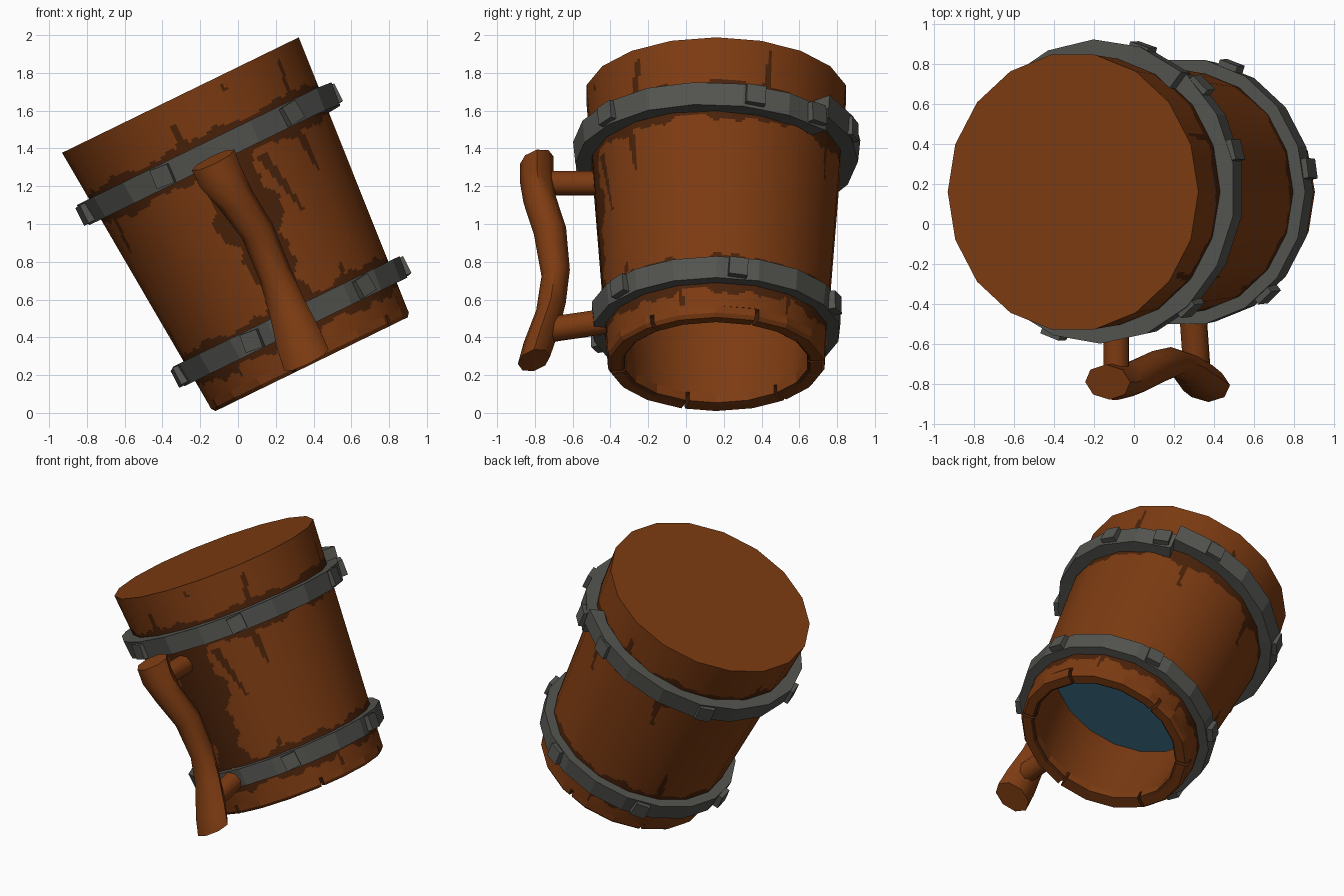
import bpy, bmesh, math
from math import sin, cos, radians
from mathutils import Matrix

if "Cube" in bpy.data.objects:
    bpy.data.objects.remove(bpy.data.objects["Cube"])

# Tilted frame: local z runs from the open rim to the closed wide end
S, C = sin(radians(26)), cos(radians(26))
FRAME = Matrix(((C, 0, -S, 0.39), (0, 1, 0, 0.16), (S, 0, C, 0.258), (0, 0, 0, 1)))
LEN, R0, R1 = 1.585, 0.58, 0.697


def mat(name, rgb):
    m = bpy.data.materials.new(name)
    m.diffuse_color = (*rgb, 1)
    m.use_nodes = True
    m.node_tree.nodes["Principled BSDF"].inputs["Base Color"].default_value = m.diffuse_color
    return m


WOOD = mat("wood", (0.205, 0.044, 0.006))
DARK = mat("dark_stain", (0.068, 0.016, 0.003))
METAL = mat("iron", (0.088, 0.090, 0.080))
LIQUID = mat("blue_liquid", (0.035, 0.125, 0.19))


def facet(a):
    """Radius factor of an 18-sided outline at angle a (degrees)."""
    return cos(radians(10)) / cos(radians(a % 20 - 10))


def polar(a, r, t):
    return (r * cos(radians(a)), r * sin(radians(a)), t)


def wall(t):
    return R0 + (R1 - R0) * t / LEN


def make(name, verts, faces, mats, recalc=True):
    me = bpy.data.meshes.new(name)
    me.from_pydata(verts, [], faces)
    if recalc:
        bm = bmesh.new()
        bm.from_mesh(me)
        bmesh.ops.recalc_face_normals(bm, faces=bm.faces)
        bm.to_mesh(me)
        bm.free()
    for m in mats:
        me.materials.append(m)
    ob = bpy.data.objects.new(name, me)
    bpy.context.collection.objects.link(ob)
    ob.matrix_world = FRAME
    return ob


def loft(name, rings, mats, caps=False, loop=False, recalc=True):
    n, k = len(rings[0]), len(rings)
    verts = [p for ring in rings for p in ring]
    faces = []
    for j in range(k if loop else k - 1):
        a, b = j * n, ((j + 1) % k) * n
        for i in range(n):
            i2 = (i + 1) % n
            faces.append((a + i, a + i2, b + i2, b + i))
    if caps:
        faces += [tuple(reversed(range(n))), tuple(range((k - 1) * n, k * n))]
    return make(name, verts, faces, mats, recalc)


def smooth(ob, angle=40):
    bpy.ops.object.select_all(action='DESELECT')
    ob.select_set(True)
    bpy.context.view_layer.objects.active = ob
    bpy.ops.object.shade_smooth_by_angle(angle=radians(angle))


# Stain rule: ragged bands beside the hoops, drips, and a patch behind the handle
HOOP_T = (1.24, 0.25)
DRIPS = [  # angle at start, start, end, slant in degrees, half width in degrees
    (-68, 1.12, 0.76, 8, 2.2), (-99, 1.3, 1.46, 0, 2.5), (-71, 1.5, 1.54, 0, 1.5),
    (-40, 1.3, 1.53, 3, 2), (24, 1.3, 1.54, 1, 2), (-44, 1.15, 0.9, 3, 2.2),
    (-20, 0.3, 0.07, 2, 2), (40, 0.3, 0.08, 0, 2), (-55, 0.3, 0.42, 3, 2),
    (60, 1.2, 0.95, 3, 2), (85, 1.2, 1.45, -3, 2), (110, 1.2, 0.92, 4, 2.2),
    (140, 0.3, 0.55, -3, 2), (165, 1.2, 1.42, 2, 2), (185, 0.3, 0.5, 3, 2),
    (205, 1.2, 0.95, -3, 2), (230, 0.3, 0.1, 2, 2), (100, 0.3, 0.08, 0, 2)]


def stained(a, t):
    q = radians(a)
    rag = 0.032 + 0.014 * sin(7 * q) + 0.013 * sin(13 * q + 1) + 0.01 * sin(31 * q + 2)
    for h in HOOP_T:
        if abs(t - h) < 0.07 + max(rag, 0.008) * (1 if t < h else 0.8):
            return True
    for a0, t0, t1, slant, w in DRIPS:
        f = (t - t0) / (t1 - t0)
        d = (a - a0 - slant * f + 180) % 360 - 180
        if 0 <= f <= 1 and abs(d) < w * (1.15 - 0.7 * f):
            return True
    d = (a + 86 + 180) % 360 - 180
    edge = 13 + 3 * sin(9 * t) + 2 * sin(23 * t + 1) + sin(51 * t)
    return 0.25 < t < 1.24 and abs(d) < edge


# Bucket wall: fine grid on an 18-sided cone so the stains can follow their rule
NA, NT, T0 = 240, 110, 0.06
rings = []
for j in range(NT + 1):
    t = T0 + (LEN - T0) * j / NT
    rings.append([polar(i * 1.5, wall(t) * facet(i * 1.5), t) for i in range(NA)])
body = loft("bucket_wall", rings, [WOOD, DARK], recalc=False)
for p in body.data.polygons:
    j, i = divmod(p.index, NA)
    p.material_index = int(stained((i + 0.5) * 1.5, T0 + (LEN - T0) * (j + 0.5) / NT))
    p.use_smooth = True
body.data.normals_split_custom_set_from_vertices(
    [polar(i * 1.5, 1, -0.07) for j in range(NT + 1) for i in range(NA)])

# Closed wide end and liquid surface
ring18 = range(0, 360, 20)
make("closed_end", [polar(a, R1, LEN) for a in ring18], [tuple(range(18))], [WOOD], False)
make("liquid", [polar(a, 0.53, 0.53) for a in ring18], [tuple(reversed(range(18)))], [LIQUID], False)

# Inner wall down to the ledge under the rim planks
inner = [(0.53, 0.54), (0.487, T0), (wall(T0), T0)]
smooth(loft("inner_wall", [[polar(a, r, t) for a in ring18] for r, t in inner], [WOOD], recalc=False))

# Rim planks separated by narrow notches
NOTCH = [-100, -36, 22, 87, 140, 198, 260]
SECTION = [(wall(T0), T0), (0.582, 0.02), (0.566, 0), (0.508, 0), (0.49, 0.012), (0.487, T0)]
for k in range(6):
    a0, a1 = NOTCH[k] + 1.1, NOTCH[k + 1] - 1.1
    angs = [a0] + [a for a in range(-120, 280, 20) if a0 + 1 < a < a1 - 1] + [a1]
    plank = loft(f"rim_plank_{k + 1}",
                 [[polar(a, r * facet(a), t) for r, t in SECTION] for a in angs],
                 [WOOD, DARK], caps=True)
    for p in plank.data.polygons:   # stained inner chamfer and notch ends
        rad = math.hypot(p.center.x, p.center.y)
        if len(p.vertices) > 4 or (p.center.z < 0.01 and rad < 0.503):
            p.material_index = 1


# Iron hoops: the upper one is split, its two ends stepping past each other
def hoop(name, t, r_out, h, split=None):
    rings = []
    for k in range(18 if split is None else 19):
        a = k * 20 + (split or 0)
        dt = dr = 0
        if split is not None:
            dt = 0.045 * max(0, 1 - k / 4) - 0.03 * max(0, 1 - (18 - k) / 4)
            dr = 0.015 * max(0, 1 - k / 3)
        ri, ro = wall(t) - 0.035, r_out + dr
        rings.append([polar(a, r, t + dt + s * h / 2)
                      for r, s in ((ri, -1), (ro - 0.006, -1), (ro + 0.006, 1), (ri, 1))])
    loft(name, rings, [METAL], caps=split is not None, loop=split is None)


def stud(name, a, r, t, size):
    ob = make(name, [], [], [METAL])
    bm = bmesh.new()
    m = Matrix.Rotation(radians(a), 4, 'Z') @ Matrix.Translation((r, 0, t)) \
        @ Matrix.Rotation(radians(6 * sin(a)), 4, 'X') @ Matrix.Diagonal((0.08, size, size, 1))
    bmesh.ops.create_cube(bm, size=1, matrix=m)
    bm.to_mesh(ob.data)
    bm.free()


hoop("upper_hoop", HOOP_T[0], 0.752, 0.125, 51)
hoop("lower_hoop", HOOP_T[1], 0.663, 0.12)
for k, (a, dt) in enumerate(((16, -0.01), (45, -0.025), (72, 0.03), (135, 0), (195, 0), (249, 0), (310, 0))):
    stud(f"upper_stud_{k + 1}", a, 0.735, HOOP_T[0] + dt, 0.105)
for k in range(6):
    stud(f"lower_stud_{k + 1}", 10 + 60 * k, 0.648, HOOP_T[1], 0.1)

# Handle: a crooked branch running along the front
PATH = [  # across, out, along, half width, half depth
    (0.005, -0.95, 1.20, 0.125, 0.088), (0.0, -0.95, 1.10, 0.12, 0.09), (0.02, -0.935, 0.96, 0.10, 0.085),
    (0.05, -0.88, 0.76, 0.09, 0.085), (0.035, -0.85, 0.52, 0.088, 0.075),
    (0.015, -0.875, 0.33, 0.10, 0.078), (-0.005, -0.93, 0.15, 0.125, 0.09), (-0.015, -0.965, 0.03, 0.13, 0.085)]
smooth(loft("handle", [[(x + w * cos(radians(a)), y + d * sin(radians(a)), t + 0.25 * d * sin(radians(a)))
                        for a in range(0, 360, 45)] for x, y, t, w, d in PATH], [WOOD], caps=True), 50)

# Two pegs joining the handle to the wall
for name, x, t, dt, r in (("upper_peg", -0.01, 1.07, 0.0, 0.068), ("lower_peg", 0.012, 0.22, 0.03, 0.072)):
    ends = [(-0.93, t - dt), (-0.56, t + dt)]
    smooth(loft(name, [[(x + r * cos(radians(a)), y, tt + r * sin(radians(a))) for a in range(0, 360, 45)]
                       for y, tt in ends], [WOOD], caps=True), 50)
